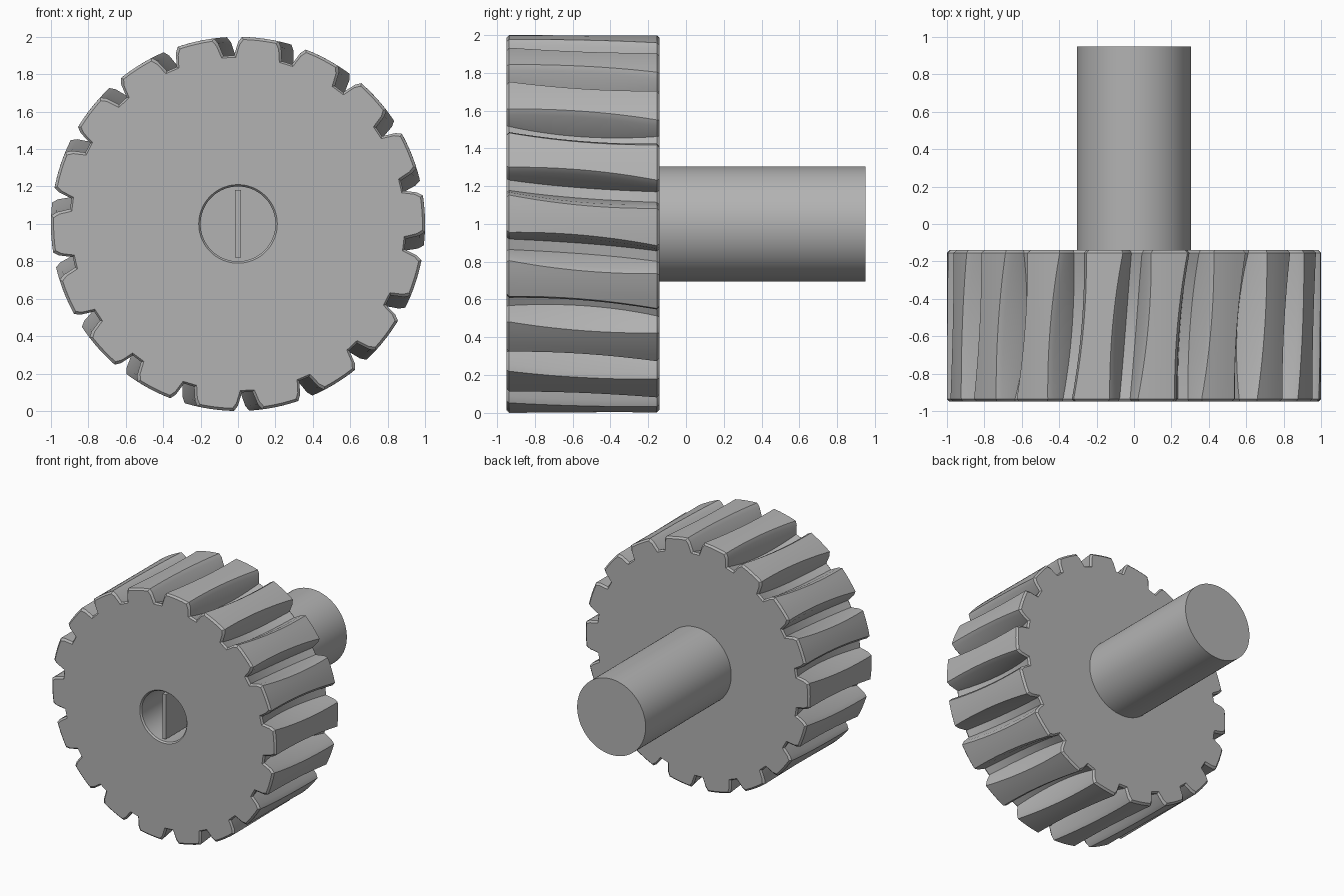
import bpy, bmesh, math
from mathutils import Matrix, Vector

if "Cube" in bpy.data.objects:
    bpy.data.objects.remove(bpy.data.objects["Cube"])

TEETH = 18
FRONT, BACK = -0.95, -0.14
STEP = 2 * math.pi / TEETH

grey = bpy.data.materials.new("mid_grey")
grey.diffuse_color = (0.45, 0.45, 0.45, 1)
grey.use_nodes = True
grey.node_tree.nodes["Principled BSDF"].inputs["Base Color"].default_value = grey.diffuse_color


def finish(bm, name):
    bmesh.ops.recalc_face_normals(bm, faces=bm.faces)
    mesh = bpy.data.meshes.new(name)
    bm.to_mesh(mesh)
    bm.free()
    mesh.materials.append(grey)
    ob = bpy.data.objects.new(name, mesh)
    bpy.context.collection.objects.link(ob)
    bpy.ops.object.select_all(action='DESELECT')
    ob.select_set(True)
    bpy.context.view_layer.objects.active = ob
    bpy.ops.object.shade_smooth_by_angle(angle=math.radians(25))
    return ob


def loft(rings, name):
    """Skin a list of rings (equal point counts) and cap both ends."""
    bm = bmesh.new()
    loops = [[bm.verts.new(p) for p in r] for r in rings]
    n = len(loops[0])
    for a, b in zip(loops, loops[1:]):
        for i in range(n):
            j = (i + 1) % n
            bm.faces.new((a[i], a[j], b[j], b[i]))
    bm.faces.new(loops[0])
    bm.faces.new(loops[-1])
    return finish(bm, name)


def polar(r, a, y):
    # angle measured clockwise from the top, seen from the front
    return (r * math.sin(a), y, 1 + r * math.cos(a))


def circle(r, y, n, start=0.0):
    return [polar(r, start + 2 * math.pi * i / n, y) for i in range(n)]


def gear_ring(y, inset=0.0):
    """Toothed outline: tapered throated grooves, deepest in the middle."""
    t = (y - FRONT) / (BACK - FRONT)
    bulge = 1 - (2 * t - 1) ** 2
    centre = math.radians(-3.2 + 4.2 * t)
    top, floor = 1 - inset, 0.905 - 0.06 * bulge - inset
    shoulder = 0.972 - inset
    w_floor = 0.028 + inset * 0.7
    w_wall = w_floor + (shoulder - floor) * 0.36
    w_top = w_wall + 0.022
    pts = []
    for k in range(TEETH):
        c = centre + k * STEP
        pts += [polar(r, c + w / r, y) for r, w in (
            (top, -w_top), (shoulder, -w_wall), (floor, -w_floor),
            (floor, w_floor), (shoulder, w_wall), (top, w_top))]
        a, b = c + w_top / top, c + STEP - w_top / top
        pts += [polar(top, a + (b - a) * f, y) for f in (0.25, 0.5, 0.75)]
    return pts


# Toothed wheel with a round socket in the front face
N = TEETH * 9
BEV = 0.014
s0 = math.radians(-7)
rings = [circle(0.2, -0.55, N, s0), circle(0.2, FRONT + 0.012, N, s0),
         circle(0.21, FRONT, N, s0), gear_ring(FRONT, BEV)]
y0, y1 = FRONT + BEV, BACK - BEV
rings += [gear_ring(y0 + (y1 - y0) * i / 14) for i in range(15)]
rings += [gear_ring(BACK, BEV), circle(0.2, BACK, N, s0)]
loft(rings, "toothed_wheel")

# Plain round shaft at the back
loft([circle(0.305, BACK - 0.01, 96), circle(0.305, 0.95, 96)], "shaft")

# Thin flat blade inside the socket
bm = bmesh.new()
bmesh.ops.create_cube(bm, size=1, matrix=Matrix.Translation((0, -0.74, 1))
                      @ Matrix.Diagonal((0.03, 0.4, 0.36, 1)))
finish(bm, "socket_blade")
